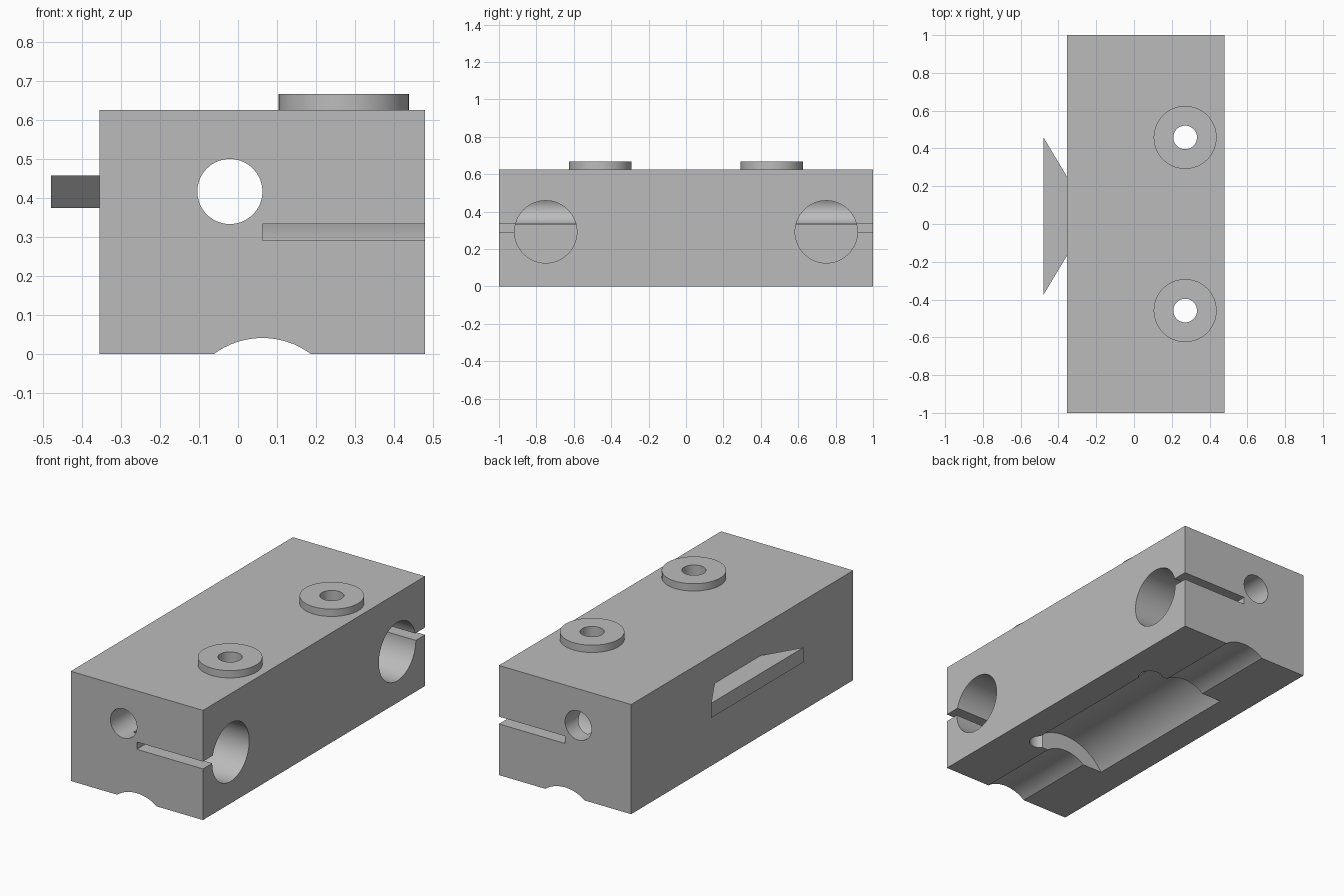
import bpy, bmesh, math
from mathutils import Matrix, Vector

cube = bpy.data.objects.get("Cube")
if cube:
    bpy.data.objects.remove(cube, do_unlink=True)

U = 1 / 24          # one design step; all sizes below are in steps
LEFT, RIGHT, TOP, END = -8.5, 11.5, 15, 24

grey = bpy.data.materials.new("plain grey")
grey.use_nodes = True
colour = (0.5, 0.5, 0.5, 1)
grey.diffuse_color = colour
grey.node_tree.nodes["Principled BSDF"].inputs["Base Color"].default_value = colour


def make(name, bm):
    bmesh.ops.scale(bm, vec=(U, U, U), verts=bm.verts)
    bmesh.ops.recalc_face_normals(bm, faces=bm.faces)
    mesh = bpy.data.meshes.new(name)
    bm.to_mesh(mesh)
    bm.free()
    mesh.materials.append(grey)
    obj = bpy.data.objects.new(name, mesh)
    bpy.context.collection.objects.link(obj)
    return obj


def box(name, low, high):
    low, high = Vector(low), Vector(high)
    bm = bmesh.new()
    bmesh.ops.create_cube(bm, size=1, matrix=Matrix.Translation((low + high) / 2)
                          @ Matrix.Diagonal((high - low).to_4d()))
    return make(name, bm)


def rod(name, radius, start, end):
    start, end = Vector(start), Vector(end)
    axis = end - start
    bm = bmesh.new()
    bmesh.ops.create_cone(bm, cap_ends=True, segments=64, radius1=radius, radius2=radius,
                          depth=axis.length, matrix=Matrix.Translation((start + end) / 2)
                          @ axis.to_track_quat("Z", "Y").to_matrix().to_4x4())
    return make(name, bm)


def cut(target, cutter):
    cutter.hide_render = True
    mod = target.modifiers.new("cut", "BOOLEAN")
    mod.operation, mod.solver, mod.object = "DIFFERENCE", "EXACT", cutter
    bpy.context.view_layer.objects.active = target
    bpy.ops.object.modifier_apply(modifier=mod.name)
    bpy.data.objects.remove(cutter, do_unlink=True)


def smooth(obj):
    bpy.ops.object.select_all(action="DESELECT")
    obj.select_set(True)
    bpy.context.view_layer.objects.active = obj
    bpy.ops.object.shade_smooth_by_angle(angle=math.radians(30))


# Main block with its lengthwise bore, underside groove and wider pocket
block = box("block", (LEFT, -END, 0), (RIGHT, END, TOP))
cut(block, rod("long_bore", 2, (-0.5, -30, 10), (-0.5, 30, 10)))
cut(block, rod("groove", 5, (1.5, -30, -4), (1.5, 30, -4)))
cut(block, rod("pocket", math.sqrt(52), (1.5, -12, -4), (1.5, 12, -4)))

for side, label in ((-1, "front"), (1, "back")):
    # Blind side hole, clamping slot and upright bolt hole
    cut(block, rod("side_hole", 4, (-0.5, side * 18, 7), (14, side * 18, 7)))
    ys = sorted((side * 18, side * 26))
    cut(block, box("slot", (1.5, ys[0], 7), (14, ys[1], 8)))
    y = side * 11
    cut(block, rod("bolt_hole", 1.5, (6.5, y, -2), (6.5, y, 20)))

    # Raised washer on top
    washer = rod(label + "_washer", 4, (6.5, y, TOP), (6.5, y, TOP + 1))
    cut(washer, rod("washer_hole", 1.5, (6.5, y, 10), (6.5, y, 20)))
    smooth(washer)
smooth(block)

# Dovetail tongue, widening away from the block
bm = bmesh.new()
outline = ((LEFT, -4), (LEFT, 6), (LEFT - 3, 11), (LEFT - 3, -9))
base = bm.faces.new([bm.verts.new((x, y, 9)) for x, y in outline])
grown = bmesh.ops.extrude_face_region(bm, geom=[base])
bmesh.ops.translate(bm, vec=(0, 0, 2), verts=[v for v in grown["geom"] if isinstance(v, bmesh.types.BMVert)])
make("dovetail_tongue", bm)
